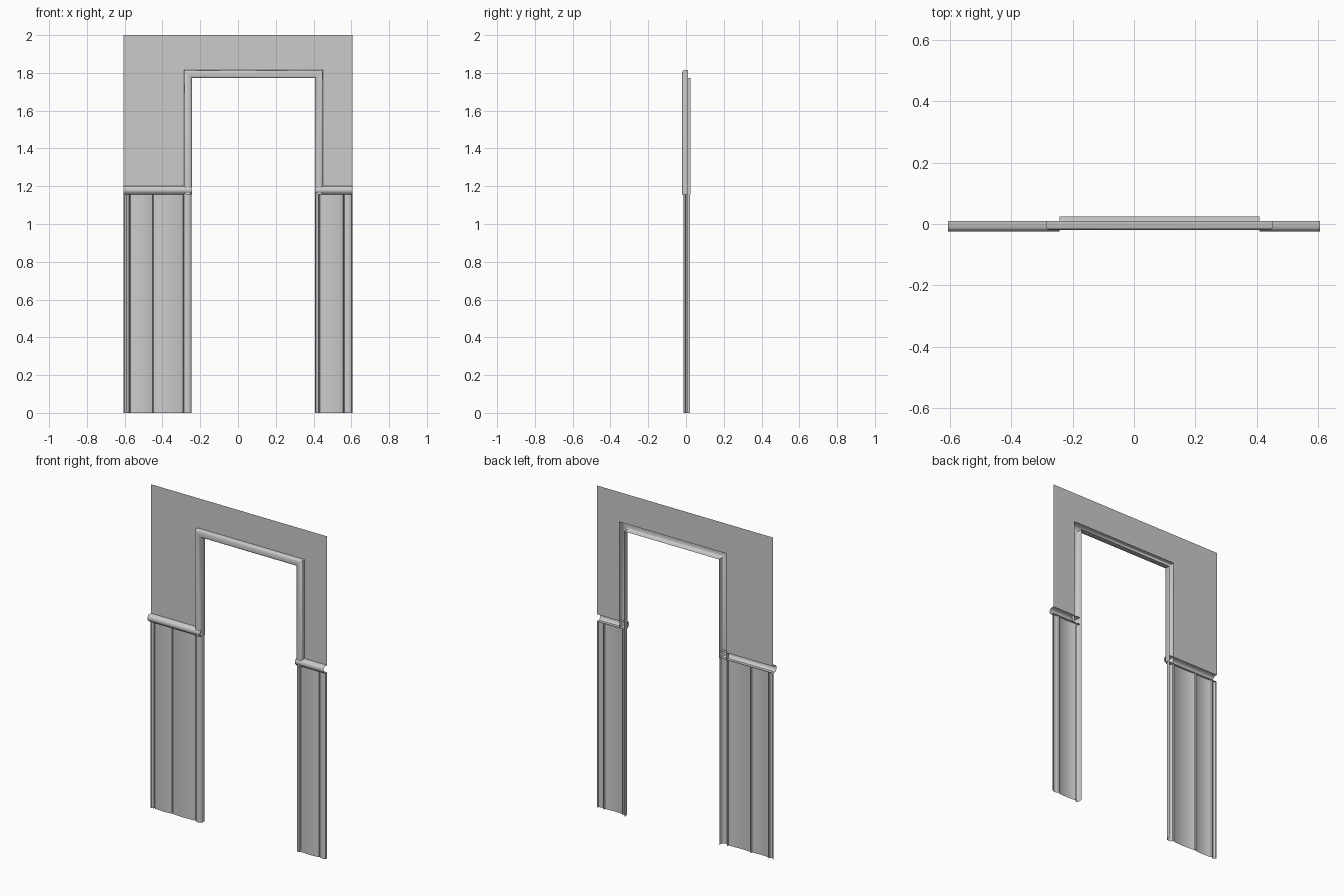
import bpy, math

if "Cube" in bpy.data.objects:
    bpy.data.objects.remove(bpy.data.objects["Cube"])

WALL = 0.01                      # y of the thin wall sheet
L, R = -0.605, 0.605             # outer ends
OL, OR, OT = -0.285, 0.45, 1.815 # outer edge of door trim
W = 0.042                        # trim width


def sheet(name, rows):
    """Skin a grid of rows of points as one open surface."""
    n = len(rows[0])
    verts = [p for r in rows for p in r]
    faces = [(i * n + j, i * n + j + 1, (i + 1) * n + j + 1, (i + 1) * n + j)
             for i in range(len(rows) - 1) for j in range(n - 1)]
    me = bpy.data.meshes.new(name)
    me.from_pydata(verts, [], faces)
    ob = bpy.data.objects.new(name, me)
    bpy.context.collection.objects.link(ob)
    bpy.ops.object.select_all(action='DESELECT')
    ob.select_set(True)
    bpy.context.view_layer.objects.active = ob
    bpy.ops.object.shade_smooth_by_angle(angle=math.radians(40))
    return ob


# Upper plaster wall around the opening (mitred at the corners)
outer = [(L, 1.2), (L, 2.0), (R, 2.0), (R, 1.2)]
inner = [(OL, 1.2), (OL, OT), (OR, OT), (OR, 1.2)]
sheet("upper_wall", [[(x, WALL, z) for x, z in ring] for ring in (inner, outer)])

# Door casing: profile (inset, y) swept around the opening
casing = [(0, WALL), (0, -0.012), (0.004, -0.017), (0.012, -0.02), (0.028, -0.02),
          (0.037, -0.016), (W, -0.01), (W, 0.024)]
sheet("door_casing", [[(OL + d, y, 1.157), (OL + d, y, OT - d),
                       (OR - d, y, OT - d), (OR - d, y, 1.157)] for d, y in reversed(casing)])


# Chair rails: half-round moulding profile (y, z)
rail = [(WALL, 1.2), (-0.012, 1.2), (-0.02, 1.194), (-0.024, 1.184),
        (-0.024, 1.174), (-0.02, 1.166), (-0.013, 1.16), (-0.01, 1.157), (WALL, 1.157)]
for side, a, b in (("left", L, OL + W), ("right", OR - W, R)):
    sheet(side + "_chair_rail", [[(a, y, z), (b, y, z)] for y, z in rail])


def plank(a, b):
    """Gently bowed board between two grooves."""
    g, r = 0.003, 0.008
    m = (a + b) / 2
    return [(a, 0.009), (a + g, 0.0), (a + r, -0.003), (m, -0.006),
            (b - r, -0.003), (b - g, 0.0), (b, 0.009)]


# Lower wainscot boards
boards = {"left": [L, -0.573, -0.45, -0.288], "right": [OR - 0.02, 0.56, R]}
for side, xs in boards.items():
    prof = []
    for a, b in zip(xs, xs[1:]):
        prof += plank(a, b)[1 if prof else 0:]
    sheet(side + "_wainscot", [[(x, y, z) for x, y in prof] for z in (1.157, 0)])

# Lower door posts with rounded fronts and reveals into the doorway
post = [(0, 0.009), (0.001, -0.004), (0.007, -0.01), (0.02, -0.012),
        (0.034, -0.01), (0.041, -0.003), (0.043, 0.005), (0.043, 0.022)]
for side, x0, s, k in (("left", -0.288, 1, 1.0), ("right", OR - 0.02, -1, 0.5)):
    sheet(side + "_door_post",
          [[(x0 + s * d * k, y, z) for d, y in post] for z in ((1.157, 0) if s > 0 else (0, 1.157))])
